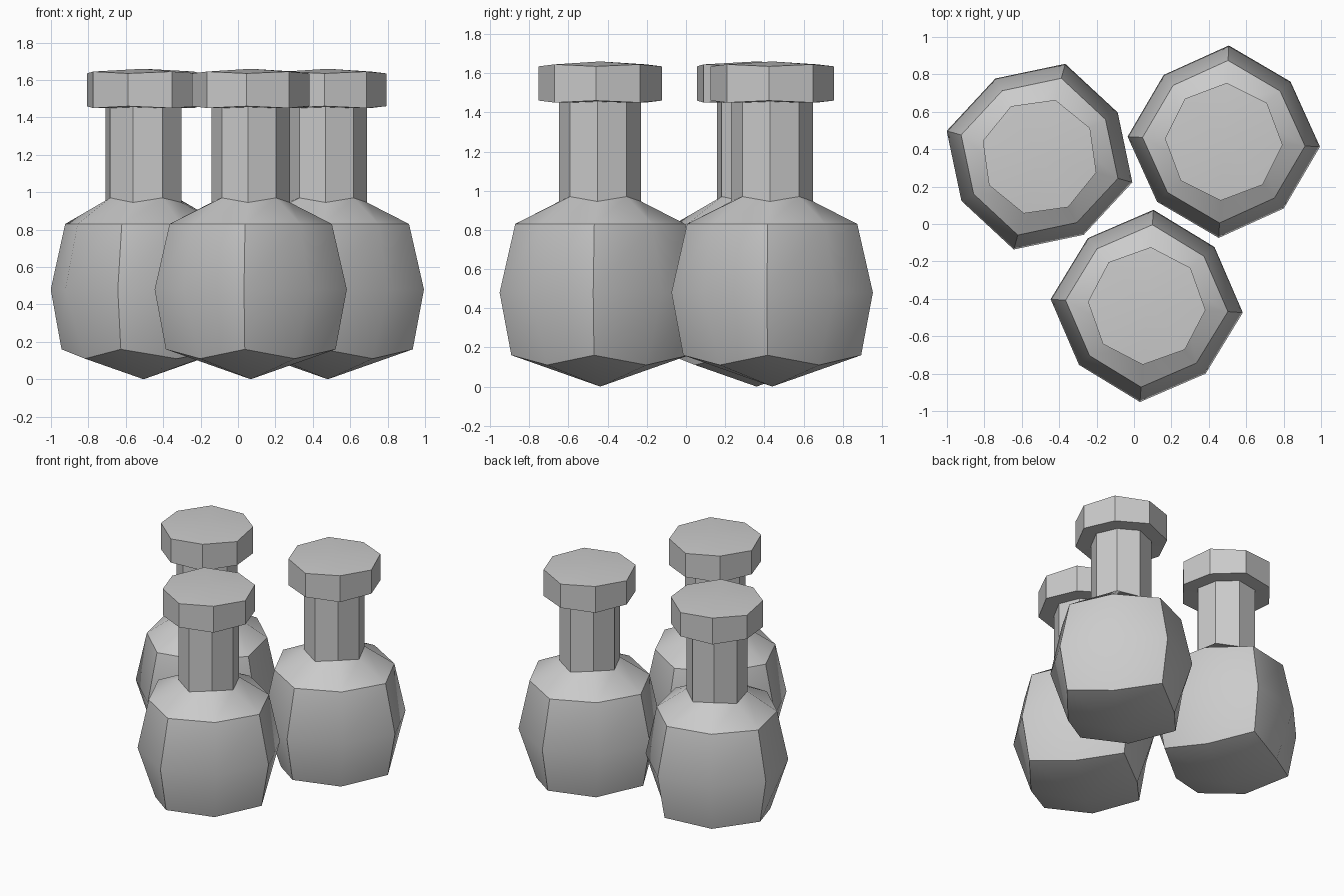
import bpy
import bmesh
from math import radians, cos, sin

cube = bpy.data.objects.get("Cube")
if cube:
    bpy.data.objects.remove(cube, do_unlink=True)

grey = bpy.data.materials.new("plain_grey")
grey.use_nodes = True
grey.diffuse_color = (0.6, 0.6, 0.6, 1)
grey.node_tree.nodes["Principled BSDF"].inputs["Base Color"].default_value = (0.6, 0.6, 0.6, 1)

# Eight-sided rings, bottom to top: corner radius, corner z, middle radius, middle z
PROFILE = [
    (0.455, 0.16, 0.36, 0.11),     # base rim
    (0.515, 0.48, 0.48, 0.48),     # belly
    (0.435, 0.83, 0.405, 0.83),    # shoulder
    (0.21, 0.945, 0.205, 0.97),    # neck base
    (0.21, 1.455, 0.205, 1.45),    # neck top
    (0.315, 1.46, 0.31, 1.45),     # cap underside
    (0.315, 1.635, 0.31, 1.645),   # cap top
]


def ring(bm, corner_r, corner_z, mid_r, mid_z):
    verts = []
    for i in range(8):
        r, z = (mid_r, mid_z) if i % 2 else (corner_r, corner_z)
        a = radians(45 * i)
        verts.append(bm.verts.new((r * cos(a), r * sin(a), z)))
    return verts


def bottle(name, x, y, turn):
    bm = bmesh.new()
    rings = [ring(bm, *row) for row in PROFILE]
    # Side walls
    for low, high in zip(rings, rings[1:]):
        for i in range(8):
            j = (i + 1) % 8
            bm.faces.new((low[i], low[j], high[j], high[i]))
    # Pointed base and shallow cap dome, four faces each
    for loop, z in ((rings[0], 0), (rings[-1], 1.66)):
        pole = bm.verts.new((0, 0, z))
        for i in range(0, 8, 2):
            bm.faces.new((pole, loop[i - 1], loop[i], loop[i + 1]))
    bmesh.ops.recalc_face_normals(bm, faces=bm.faces)
    mesh = bpy.data.meshes.new(name)
    bm.to_mesh(mesh)
    bm.free()
    mesh.materials.append(grey)
    obj = bpy.data.objects.new(name, mesh)
    obj.location = (x, y, 0)
    obj.rotation_euler.z = radians(turn)
    bpy.context.collection.objects.link(obj)
    return obj


bottles = [
    bottle("front_bottle", 0.068, -0.438, -4),
    bottle("left_back_bottle", 0.48, 0.44, -3),
    bottle("right_back_bottle", -0.505, 0.36, -15.5),
]

# Smooth the curved panels, keep the column edges sharp
bpy.ops.object.select_all(action="DESELECT")
for obj in bottles:
    obj.select_set(True)
bpy.context.view_layer.objects.active = bottles[0]
bpy.ops.object.shade_smooth_by_angle(angle=radians(40))
